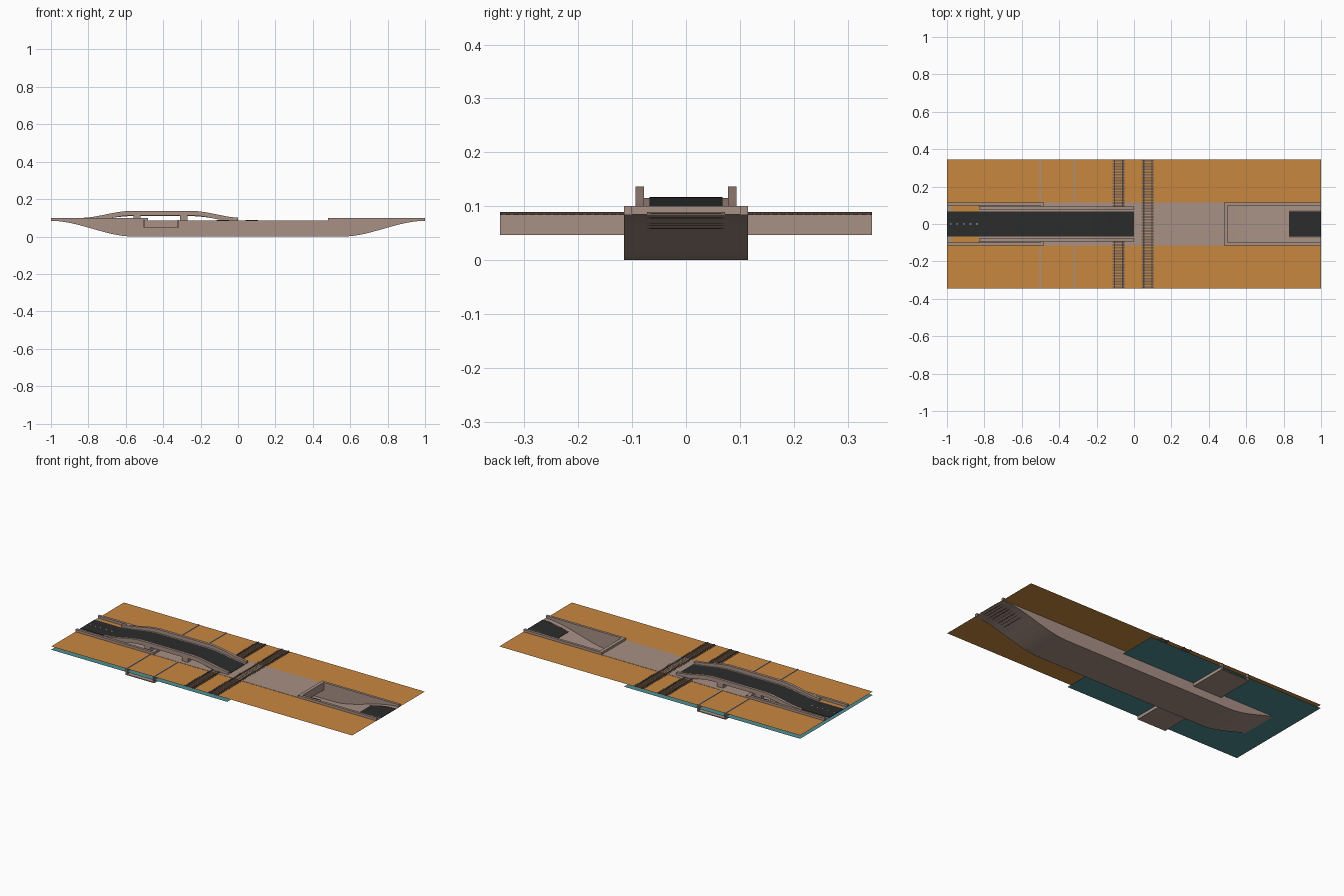
import bpy, bmesh

if "Cube" in bpy.data.objects:
    bpy.data.objects.remove(bpy.data.objects["Cube"])

def material(name, rgb):
    m = bpy.data.materials.new(name)
    m.diffuse_color = (*rgb, 1)
    m.use_nodes = True
    m.node_tree.nodes["Principled BSDF"].inputs["Base Color"].default_value = m.diffuse_color
    return m

ORANGE = material("orange_soil", (0.58, 0.245, 0.05))
TAN = material("tan_concrete", (0.39, 0.28, 0.235))
ROAD = material("black_asphalt", (0.024, 0.025, 0.025))
TEAL = material("teal_water", (0.08, 0.27, 0.29))
BROWN = material("brown_sleeper", (0.20, 0.13, 0.085))
RAIL = material("dark_rail", (0.07, 0.055, 0.05))
PALE = material("pale_marking", (0.6, 0.58, 0.55))

def finish(name, bm, mat, fix=True):
    if fix:
        bmesh.ops.recalc_face_normals(bm, faces=bm.faces)
    me = bpy.data.meshes.new(name)
    bm.to_mesh(me)
    bm.free()
    me.materials.append(mat)
    ob = bpy.data.objects.new(name, me)
    bpy.context.collection.objects.link(ob)
    return ob

def boxes(name, spans, mat):
    """Axis-aligned boxes given as x0, x1, y0, y1, z0, z1."""
    bm = bmesh.new()
    for x0, x1, y0, y1, z0, z1 in spans:
        vs = bmesh.ops.create_cube(bm, size=1)["verts"]
        for v in vs:
            v.co = ((x0 + x1) / 2 + v.co.x * (x1 - x0),
                    (y0 + y1) / 2 + v.co.y * (y1 - y0),
                    (z0 + z1) / 2 + v.co.z * (z1 - z0))
    return finish(name, bm, mat)

def sheets(name, rects, z, mat):
    bm = bmesh.new()
    for x0, x1, y0, y1 in rects:
        bm.faces.new([bm.verts.new((x, y, z)) for x, y in
                      ((x0, y0), (x1, y0), (x1, y1), (x0, y1))])
    return finish(name, bm, mat, False)

def sweep(name, x0, x1, bottom, top, bands, mat, n=40):
    """Slabs following bottom(x) and top(x) along x, one per y band."""
    bm = bmesh.new()
    for y0, y1 in bands:
        rings = []
        for i in range(n + 1):
            x = x0 + (x1 - x0) * i / n
            b, t = bottom(x), top(x)
            rings.append([bm.verts.new(p) for p in
                          ((x, y0, b), (x, y1, b), (x, y1, t), (x, y0, t))])
        for a, b in zip(rings, rings[1:]):
            for k in range(4):
                bm.faces.new((a[k], a[(k + 1) % 4], b[(k + 1) % 4], b[k]))
        bm.faces.new(rings[0])
        bm.faces.new(rings[-1])
    return finish(name, bm, mat)

def ease(a, b, x):
    t = min(1, max(0, (x - a) / (b - a)))
    return t * t * (3 - 2 * t)

def mirror(a, b):
    return [(a, b), (-b, -a)]

W, H = 0.345, 0.085          # ground half width and height
TW = 0.115                   # tunnel half width

# ground and water sheets, open over the ramps
sheets("ground", [(-1, 1, TW - 0.005, W), (-1, 1, -W, 0.005 - TW),
                  (-1, -0.83, 0.005 - TW, TW - 0.005)], H, ORANGE)
sheets("water", [(-1, 0.17, TW - 0.005, W), (-1, 0.17, -W, 0.005 - TW),
                 (-1, -0.83, 0.005 - TW, TW - 0.005)], 0.065, TEAL)

# underpass: sloping floor, side walls, roof, portals and road
under = lambda x: 0.084 * ease(0.56, 1.0, abs(x))
floor = lambda x: max(0.006, under(x) + 0.002) if abs(x) > 0.9 else under(x) + 0.004
sweep("underpass_floor", -1, 1, under, lambda x: under(x) + 0.002, [(-TW, TW)], TAN, 100)
for s in (-1, 1):
    sweep("ramp_wall", s * 0.48, s, under, lambda x: 0.1, mirror(0.1, TW), TAN)
sweep("tunnel_wall", -0.48, 0.48, under, lambda x: 0.086, mirror(0.1, TW), TAN, 2)
boxes("tunnel_roof", [(-0.48, 0.48, -TW, TW, 0.078, 0.0865)], TAN)
boxes("portal_header", [(-0.5, -0.48, -0.1, 0.1, 0.055, 0.1),
                        (0.48, 0.5, -TW, TW, 0.055, 0.1)], TAN)
boxes("tunnel_road", [(-0.5, 0.5, -0.07, 0.07, 0.002, 0.007)], ROAD)
sweep("ramp_road", 0.83, 1, under, lambda x: under(x) + 0.004, [(-0.066, 0.066)], ROAD, 12)
sweep("ramp_road_edge", 0.83, 1, under, lambda x: under(x) + 0.005,
      mirror(0.066, 0.072), BROWN, 12)

# overpass: road deck, slab, parapets and pillars
hump = lambda x: ease(-0.84, -0.57, x) * (1 - ease(-0.25, 0.02, x))
deck = lambda x: 0.088 + 0.029 * hump(x)
rail_top = lambda x: 0.1 + 0.037 * hump(x)
sweep("overpass_road", -1, 0, lambda x: deck(x) - 0.004, deck, [(-0.068, 0.068)], ROAD, 60)
sweep("overpass_slab", -0.83, 0, lambda x: deck(x) - 0.008, lambda x: deck(x) - 0.0015,
      [(-0.08, 0.08)], TAN, 60)
sweep("overpass_parapet", -0.83, 0, lambda x: max(0.083, rail_top(x) - 0.025), rail_top,
      mirror(0.078, 0.094), TAN, 60)
boxes("overpass_pillar", [(x - 0.02, x + 0.02, y0, y1, z, 0.114)
                          for x, z in ((-0.54, 0.003), (-0.29, 0.08))
                          for y0, y1 in mirror(0.06, 0.09)], TAN)
boxes("road_dash", [(-0.985 + i * 0.035, -0.975 + i * 0.035, -0.002, 0.002, 0.0875, 0.0885)
                    for i in range(5)] + [(-0.07, -0.067, -0.066, 0.066, 0.088, 0.0925)], PALE)

# canal trough passing under the ground on both sides
for y0, y1 in mirror(TW, W):
    boxes("canal_trough", [(-0.505, -0.315, y0, y1, 0.047, 0.052),
                           (-0.505, -0.496, y0, y1, 0.05, 0.088),
                           (-0.324, -0.315, y0, y1, 0.05, 0.088)], TAN)

# two railway tracks with sleepers and rails
for cx in (-0.082, 0.074):
    n = 46
    ys = [-W + 0.0075 + (2 * W - 0.015) * i / (n - 1) for i in range(n)]
    boxes("track_sleepers", [(cx - 0.033, cx + 0.033, y - 0.0045, y + 0.0045, H - 0.001, 0.0875)
                             for y in ys if cx > 0 or abs(y) > 0.09], BROWN)
    sides = [(-W, W)] if cx > 0 else mirror(0.09, W)
    boxes("track_rails", [(cx + d - 0.003, cx + d + 0.003, y0, y1, H - 0.001, 0.0895)
                          for d in (-0.022, 0.022) for y0, y1 in sides], RAIL)
